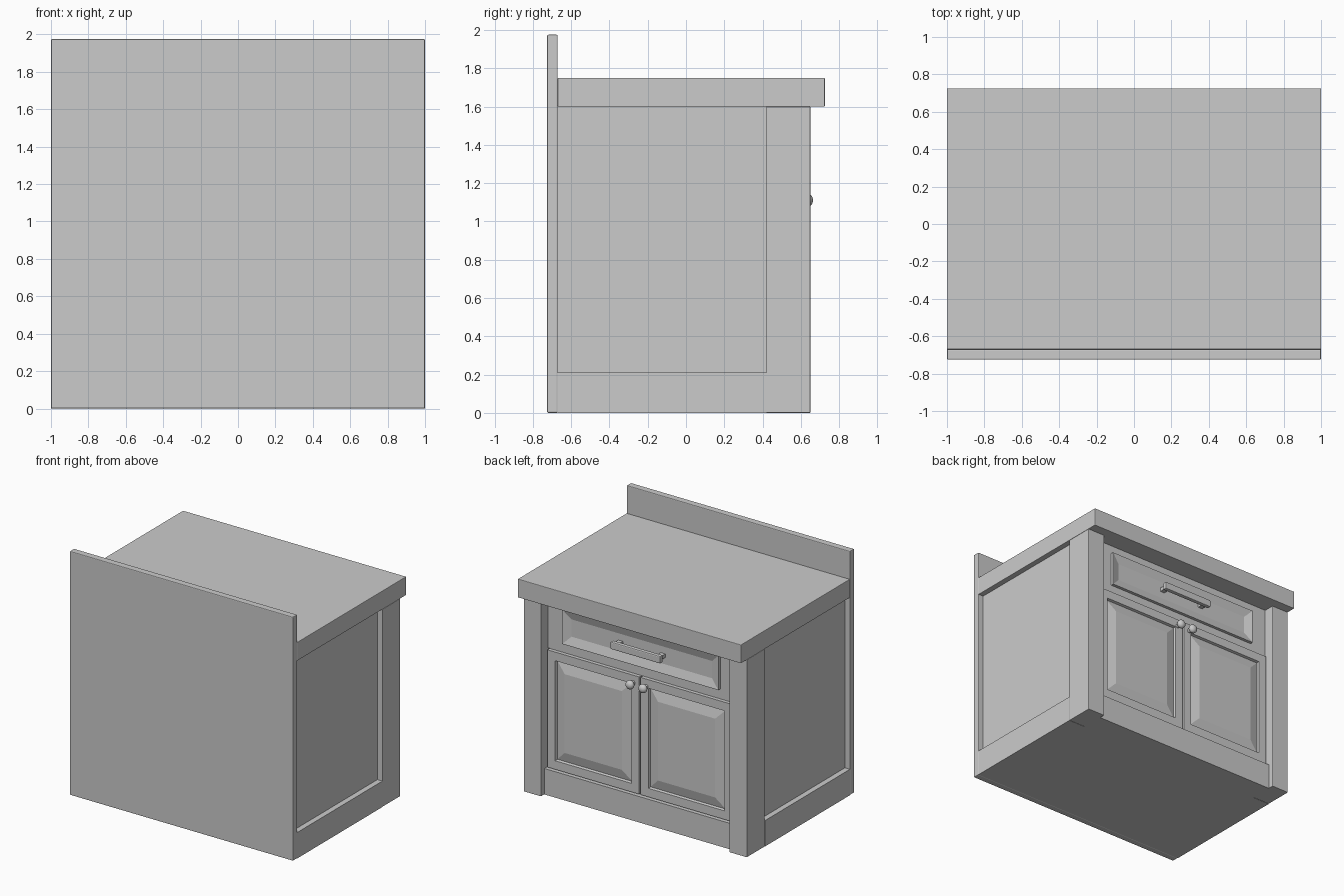
import bpy, bmesh, math

if "Cube" in bpy.data.objects:
    bpy.data.objects.remove(bpy.data.objects["Cube"])


def finish(name, bm):
    bmesh.ops.recalc_face_normals(bm, faces=bm.faces)
    me = bpy.data.meshes.new(name)
    bm.to_mesh(me)
    bm.free()
    ob = bpy.data.objects.new(name, me)
    bpy.context.collection.objects.link(ob)
    return ob


def box_bm(lo, hi):
    bm = bmesh.new()
    bmesh.ops.create_cube(bm, size=1)
    for v in bm.verts:
        v.co = [(a + b) / 2 + c * (b - a) for a, b, c in zip(lo, hi, v.co)]
    bm.normal_update()
    return bm


def box(name, lo, hi, bevel=0):
    ob = finish(name, box_bm(lo, hi))
    if bevel:
        m = ob.modifiers.new("bevel", 'BEVEL')
        m.width, m.segments = bevel, 2
    return ob


def panel(name, lo, hi, steps):
    """Box whose +y face is inset repeatedly; steps = (thickness, depth)."""
    bm = box_bm(lo, hi)
    face = max(bm.faces, key=lambda f: f.normal.y)
    for thick, depth in steps:
        bmesh.ops.inset_region(bm, faces=[face], thickness=thick, depth=0,
                               use_even_offset=True)
        for v in face.verts:
            v.co.y += depth
    return finish(name, bm)


# Back board rising into the splash, worktop, carcass and plinth
box("back_board", (-1, -0.725, 0), (1, -0.67, 1.975), 0.006)
box("worktop", (-1, -0.67, 1.6), (1, 0.725, 1.75), 0.004)
box("carcass", (-0.955, -0.67, 0.21), (0.955, 0.54, 1.6))
box("plinth", (-1, -0.67, 0), (1, 0.42, 0.21))
box("toe_board", (-0.85, 0.42, 0), (0.85, 0.605, 0.21))

for s, side in ((1, "left"), (-1, "right")):
    # Corner posts
    x0, x1 = sorted((s * 0.845, s))
    box("corner_post_" + side, (x0, 0.42, 0), (x1, 0.65, 1.6), 0.004)

    # Doors with a raised centre field
    x0, x1 = sorted((s * 0.006, s * 0.83))
    panel("door_" + side, (x0, 0.54, 0.22), (x1, 0.59, 1.17),
          [(0.07, 0), (0.006, -0.02), (0.08, 0.02)])

    # Round door knobs on short stems
    bm = bmesh.new()
    bmesh.ops.create_uvsphere(bm, u_segments=20, v_segments=12, radius=0.035)
    knob = finish("knob_" + side, bm)
    knob.location = (s * 0.058, 0.635, 1.11)
    knob.scale.y = 0.8
    for p in knob.data.polygons:
        p.use_smooth = True
    bm = bmesh.new()
    bmesh.ops.create_cone(bm, cap_ends=True, segments=16, radius1=0.016,
                          radius2=0.016, depth=0.05)
    stem = finish("knob_stem_" + side, bm)
    stem.rotation_euler.x = math.pi / 2
    stem.location = (s * 0.058, 0.605, 1.11)

    # Handle feet
    x0, x1 = sorted((s * 0.17, s * 0.21))
    box("handle_foot_" + side, (x0, 0.55, 1.375), (x1, 0.625, 1.405))

# Drawer surround and drawer front
box("drawer_surround", (-0.845, 0.54, 1.17), (0.845, 0.56, 1.6))
panel("drawer_front", (-0.70, 0.56, 1.25), (0.70, 0.585, 1.53),
      [(0.005, 0), (0.065, -0.02)])

# Drawer pull bar
box("handle_bar", (-0.225, 0.615, 1.36), (0.225, 0.65, 1.42), 0.008)
